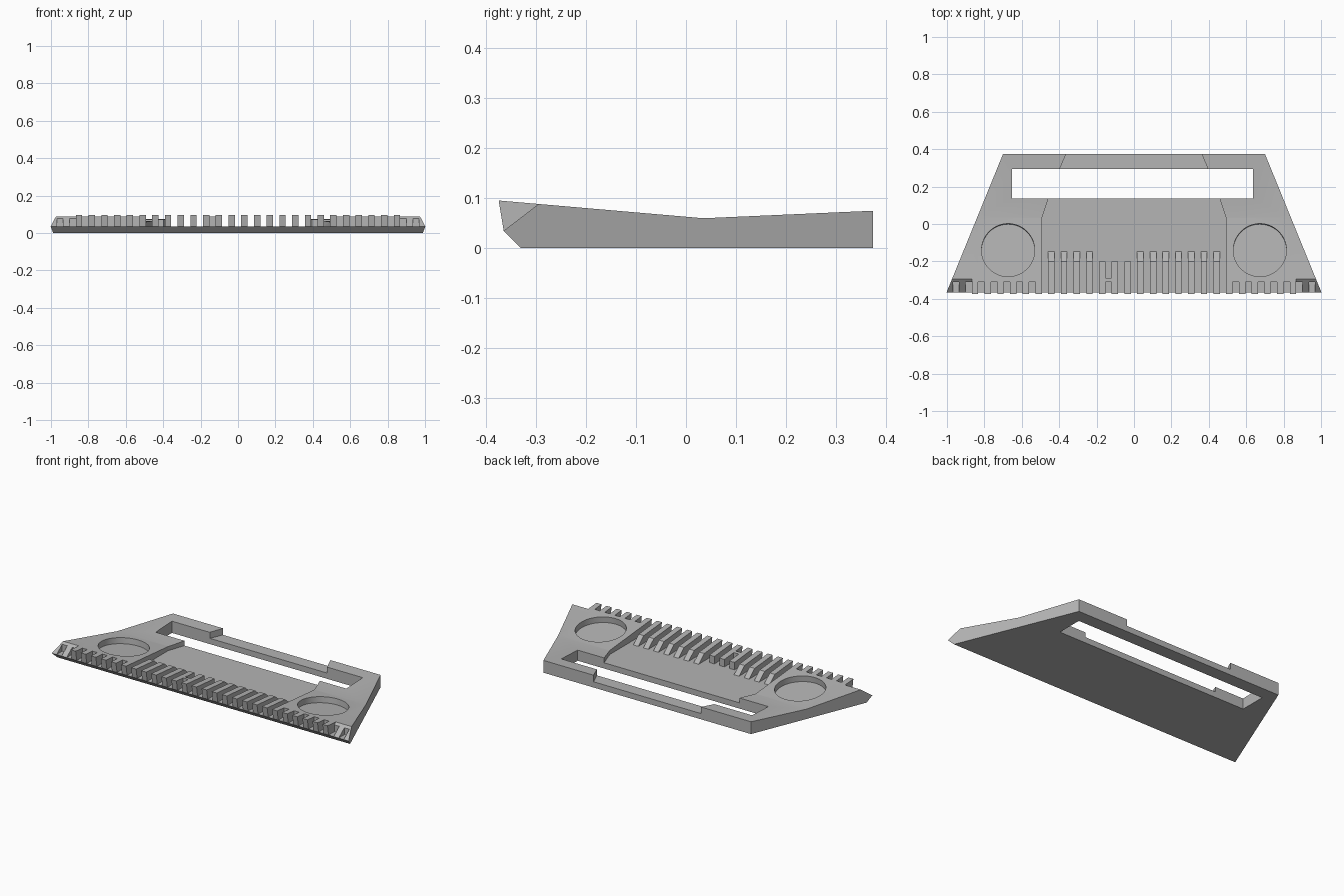
import bpy, bmesh, math

cube = bpy.data.objects.get("Cube")
if cube:
    bpy.data.objects.remove(cube, do_unlink=True)

grey = bpy.data.materials.new("plain_grey")
grey.use_nodes = True
grey.diffuse_color = (0.46, 0.46, 0.46, 1)
grey.node_tree.nodes["Principled BSDF"].inputs["Base Color"].default_value = grey.diffuse_color

PITCH, WIDTH, FLOOR = 0.068, 0.034, 0.035


def top_z(y):
    """Height of the sloping front deck."""
    return 0.06 + (0.035 - y) * 0.0866


def prism(name, points, direction):
    """Extrude a closed outline; points are full 3D coordinates."""
    bm = bmesh.new()
    face = bm.faces.new([bm.verts.new(p) for p in points])
    new = bmesh.ops.extrude_face_region(bm, geom=[face])["geom"]
    verts = [v for v in new if isinstance(v, bmesh.types.BMVert)]
    bmesh.ops.translate(bm, verts=verts, vec=direction)
    bmesh.ops.recalc_face_normals(bm, faces=bm.faces)
    mesh = bpy.data.meshes.new(name)
    bm.to_mesh(mesh)
    bm.free()
    mesh.materials.append(grey)
    obj = bpy.data.objects.new(name, mesh)
    bpy.context.collection.objects.link(obj)
    return obj


def side_prism(name, yz, x0, x1):
    return prism(name, [(x0, y, z) for y, z in yz], (x1 - x0, 0, 0))


def plan_prism(name, xy, z0, z1):
    return prism(name, [(x, y, z0) for x, y in xy], (0, 0, z1 - z0))


def box(name, x0, x1, y0, y1, z0, z1):
    return plan_prism(name, [(x0, y0), (x1, y0), (x1, y1), (x0, y1)], z0, z1)


def cut(obj, cutter, operation="DIFFERENCE"):
    """Apply a boolean and discard the cutter."""
    mod = obj.modifiers.new("cut", "BOOLEAN")
    mod.operation, mod.solver, mod.object = operation, "EXACT", cutter
    bpy.ops.object.select_all(action="DESELECT")
    bpy.context.view_layer.objects.active = obj
    obj.select_set(True)
    bpy.ops.object.modifier_apply(modifier=mod.name)
    bpy.data.objects.remove(cutter, do_unlink=True)


# Wedge-shaped plate trimmed to a trapezoid plan
body = side_prism("body_plate", [(-0.33, 0), (-0.365, FLOOR), (-0.375, top_z(-0.375)),
                                 (0.035, 0.06), (0.374, 0.075), (0.374, 0)], -1.2, 1.2)
cut(body, plan_prism("outline", [(-1.057, -0.5), (1.057, -0.5), (0.649, 0.5), (-0.649, 0.5)],
                     -0.1, 0.3), "INTERSECT")

# Broad central recess and the through slot
recess = [(-0.493, -0.5), (0.493, -0.5), (0.493, 0.03), (0.457, 0.137), (0.395, 0.295),
          (0.33, 0.45)]
recess += [(-0.33, 0.45), (-0.397, 0.295), (-0.457, 0.137), (-0.493, 0.03)]
cut(body, plan_prism("recess", recess, FLOOR, 0.3))
cut(body, box("slot", -0.652, 0.635, 0.137, 0.295, -0.1, 0.3))

for side in (-1, 1):
    # Sloped front corner
    cut(body, side_prism("corner", [(-0.365, FLOOR), (-0.295, top_z(-0.295)), (-0.295, 0.2),
                                    (-0.5, 0.2), (-0.5, FLOOR)], side * 0.867, side * 1.2))
    # Short notches along the front edge
    for k in range(8, 15):
        x = side * k * PITCH
        cut(body, box("notch", x - WIDTH / 2, x + WIDTH / 2, -0.5, -0.31, FLOOR, 0.3))
    # Round well, square to the sloping deck
    bpy.ops.mesh.primitive_cylinder_add(vertices=64, radius=0.142, depth=0.2,
                                        location=(side * 0.673, -0.134, 0.139),
                                        rotation=(-math.atan(0.0866), 0, 0))
    well = bpy.context.object
    well.data.materials.append(grey)
    cut(body, well)

bpy.ops.object.select_all(action="DESELECT")
body.select_set(True)
bpy.context.view_layer.objects.active = body
bpy.ops.object.shade_smooth_by_angle(angle=math.radians(20))

# Long ribs in the recess; three beside the centre end abruptly
for k in range(-7, 7):
    x = (k + 0.5) * PITCH
    profile = [(-0.365, FLOOR), (-0.375, top_z(-0.375)), (-0.2, top_z(-0.2))]
    profile.append((-0.2, FLOOR) if k in (-3, -2, -1) else (-0.147, FLOOR))
    side_prism("rib", profile, x - WIDTH / 2, x + WIDTH / 2)

# Small bridge between two of the short ribs
side_prism("rib_bridge", [(-0.31, FLOOR), (-0.31, top_z(-0.31)), (-0.29, top_z(-0.29)),
                          (-0.29, FLOOR)], -2.5 * PITCH, -1.5 * PITCH)
